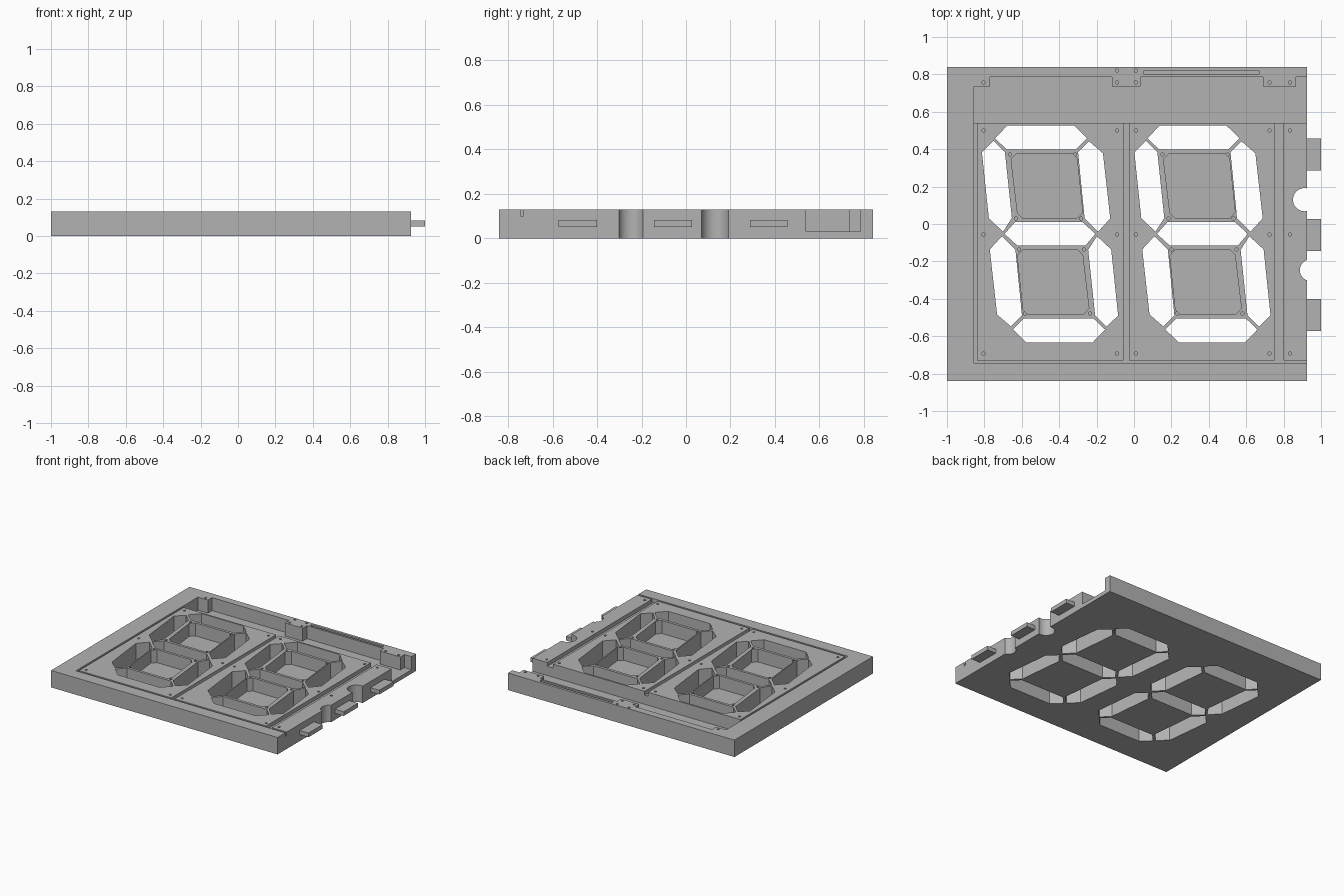
import bpy, bmesh, math

if "Cube" in bpy.data.objects:
    bpy.data.objects.remove(bpy.data.objects["Cube"])

H = 0.13          # slab thickness
FLOOR = 0.03      # floor of the wire trough and the pockets
PITCH = 0.815     # spacing of the two digits
CX, CY = -0.449, -0.053   # centre of the left digit

grey = bpy.data.materials.new("plain grey")
grey.diffuse_color = (0.45, 0.45, 0.45, 1)
grey.use_nodes = True
grey.node_tree.nodes["Principled BSDF"].inputs["Base Color"].default_value = grey.diffuse_color


def prisms(name, items):
    """One mesh object out of extruded outlines: (points, z0, z1)."""
    bm = bmesh.new()
    for pts, z0, z1 in items:
        lo = [bm.verts.new((x, y, z0)) for x, y in pts]
        hi = [bm.verts.new((x, y, z1)) for x, y in pts]
        bm.faces.new(lo[::-1])
        bm.faces.new(hi)
        n = len(pts)
        for i in range(n):
            j = (i + 1) % n
            bm.faces.new((lo[i], lo[j], hi[j], hi[i]))
    bmesh.ops.recalc_face_normals(bm, faces=bm.faces)
    me = bpy.data.meshes.new(name)
    bm.to_mesh(me)
    bm.free()
    me.materials.append(grey)
    ob = bpy.data.objects.new(name, me)
    bpy.context.collection.objects.link(ob)
    return ob


def rect(x0, x1, y0, y1):
    return [(x0, y0), (x1, y0), (x1, y1), (x0, y1)]


def circle(x, y, r, n):
    return [(x + r * math.cos(2 * math.pi * i / n),
             y + r * math.sin(2 * math.pi * i / n)) for i in range(n)]


def place(pts, digit, sign):
    """Move digit-local points to a digit; sign -1 turns them half round."""
    return [(CX + digit * PITCH + sign * x, CY + sign * y) for x, y in pts]


# Segment outlines of the upper half, relative to the digit centre
top_seg = [(-.228, .58), (.128, .58), (.198, .511), (.139, .452), (-.232, .452), (-.294, .511)]
left_seg = [(-.364, .436), (-.302, .497), (-.241, .436), (-.204, .085), (-.251, .012), (-.327, .083)]
right_seg = [(.15, .436), (.209, .495), (.283, .431), (.322, .083), (.257, .012), (.185, .083)]
mid_seg = [(-.188, .063), (.174, .063), (.243, 0), (.188, -.063), (-.174, -.063), (-.243, 0)]
# Pocket inside each loop, with corners cut off round the screws
pocket = [(-.178, .431), (.118, .431), (.144, .405), (.174, .115), (.144, .083),
          (-.146, .083), (-.174, .112), (-.208, .398)]
loop_screws = [(-.214, .425), (.134, .425), (.166, .083), (-.182, .083)]

through, pockets, screws = [], [], []
for d in (0, 1):
    through.append((place(mid_seg, d, 1), -.1, .3))
    for s in (1, -1):
        through += [(place(p, d, s), -.1, .3) for p in (top_seg, left_seg, right_seg)]
        pockets.append((place(pocket, d, s), FLOOR, .3))
        screws += place(loop_screws, d, s)

# Round cable notches in the right edge
through += [(circle(.912, .13, .062, 40), -.1, .3),
            (circle(.945, -.247, .058, 40), -.1, .3)]

# Screw holes at the panel corners and along the back rim
cols = (-.805, -.091, .01, .725, .834)
screws += [(x, y) for x in cols for y in (.5, -.057, -.692, .757)]
screws += [(-.091, .82), (.01, .82)]

# Wire trough stepping round the screw bosses
trough = [(-.855, .54), (.95, .54), (.95, .785), (.865, .785), (.865, .735), (.69, .735),
          (.69, .785), (.035, .785), (.035, .735), (-.117, .735), (-.117, .785),
          (-.77, .785), (-.77, .735), (-.855, .735)]

# Shallow grooves framing the panels, as one comb-shaped outline
groove = [(-.855, -.745), (.95, -.745), (.95, -.73), (.80, -.73), (.80, .56), (.75, .56),
          (.75, -.73), (-.027, -.73), (-.027, .56), (-.055, .56), (-.055, -.73),
          (-.84, -.73), (-.84, .56), (-.855, .56)]

cutters = [
    prisms("through_cutter", through),
    prisms("pocket_cutter", pockets),
    prisms("trough_cutter", [(trough, FLOOR, .3)]),
    prisms("groove_cutter", [(groove, .10, .3), (rect(.053, .668, .80, .82), .10, .3)]),
    prisms("screw_cutter", [(circle(x, y, .009, 12), .06, .3) for x, y in screws]),
]

# Main slab with everything cut out
slab = prisms("display_plate", [(rect(-1, .925, -.84, .84), 0, H)])
for c in cutters:
    c.hide_render = True
    m = slab.modifiers.new(c.name, 'BOOLEAN')
    m.operation = 'DIFFERENCE'
    m.solver = 'EXACT'
    m.object = c
bpy.context.view_layer.update()
dg = bpy.context.evaluated_depsgraph_get()
done = bpy.data.meshes.new_from_object(slab.evaluated_get(dg))
slab.modifiers.clear()
slab.data = done
for c in cutters:
    bpy.data.objects.remove(c)

# Smooth only the round walls
bpy.context.view_layer.objects.active = slab
slab.select_set(True)
bpy.ops.object.shade_smooth_by_angle(angle=math.radians(25))

# Joining tabs on the right edge
for i, (y0, y1) in enumerate(((-.573, -.40), (-.145, .028), (.287, .457))):
    prisms(f"joining_tab_{i + 1}", [(rect(.925, 1, y0, y1), .05, .082)])
